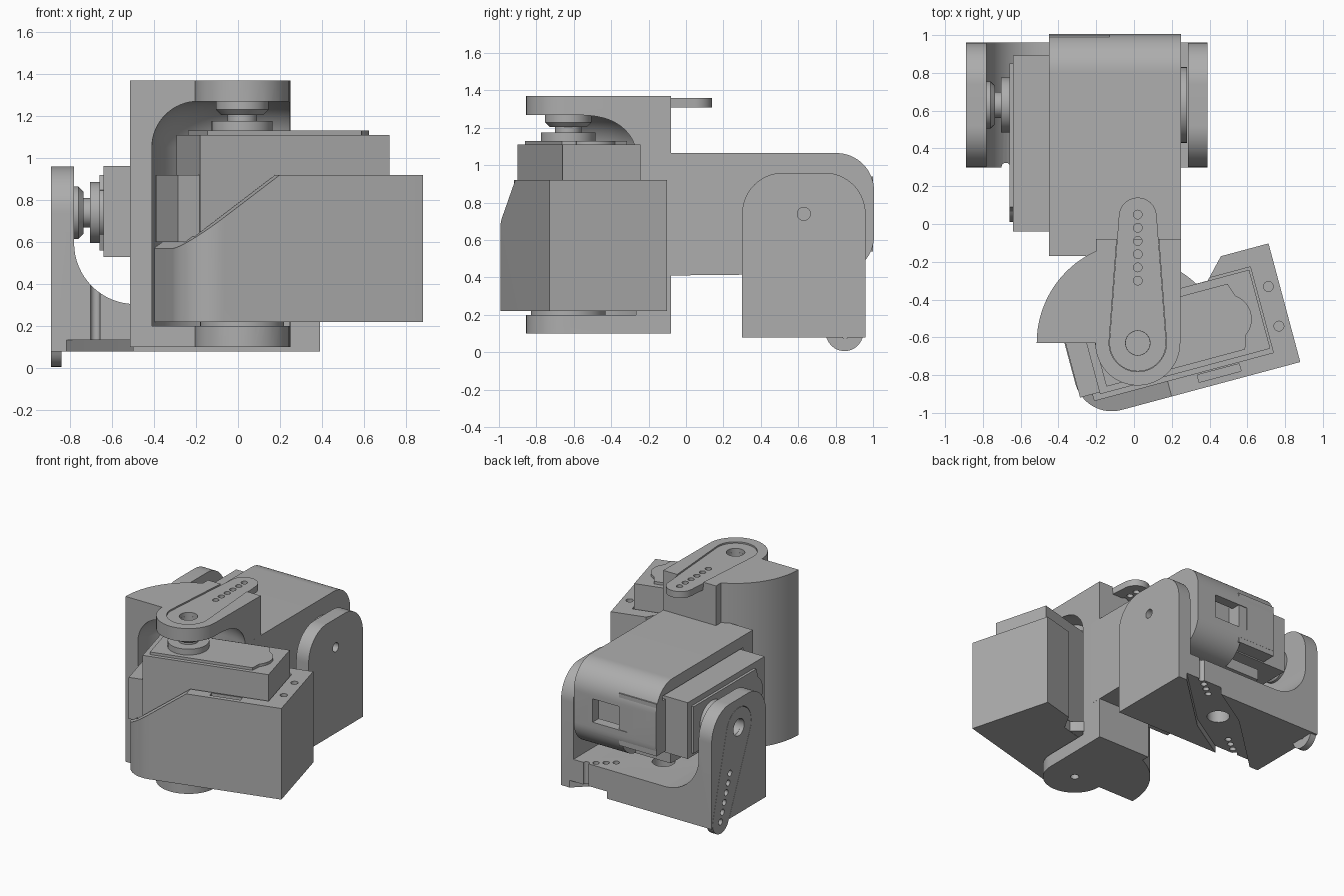
import bpy, bmesh
from math import sin, cos, radians, asin, degrees
from mathutils import Matrix, Vector

if "Cube" in bpy.data.objects:
    bpy.data.objects.remove(bpy.data.objects["Cube"])

GREY = (0.42, 0.42, 0.42, 1)
mat = bpy.data.materials.new("plain_grey")
mat.use_nodes = True
mat.diffuse_color = GREY
mat.node_tree.nodes["Principled BSDF"].inputs["Base Color"].default_value = GREY


def frame(origin, u, w):
    """Matrix whose local x is u and local z is w."""
    u, w = Vector(u).normalized(), Vector(w).normalized()
    m = Matrix((u, w.cross(u), w)).transposed().to_4x4()
    m.translation = origin
    return m


def arc(cx, cy, r, a0, a1, n=16):
    angles = [radians(a0 + (a1 - a0) * i / n) for i in range(n + 1)]
    return [(cx + r * cos(a), cy + r * sin(a)) for a in angles]


def prism(name, pts, lo, hi, m=Matrix()):
    """Extrude a 2D outline along local z."""
    bm = bmesh.new()
    face = bm.faces.new([bm.verts.new((x, y, lo)) for x, y in pts])
    ext = bmesh.ops.extrude_face_region(bm, geom=[face])
    moved = [g for g in ext["geom"] if isinstance(g, bmesh.types.BMVert)]
    bmesh.ops.translate(bm, verts=moved, vec=(0, 0, hi - lo))
    return finish(name, bm, m)


def lathe(name, profile, m=Matrix(), steps=64):
    """Spin a radius/height profile around local z."""
    bm = bmesh.new()
    vs = [bm.verts.new((r, 0, h)) for r, h in profile]
    es = [bm.edges.new(p) for p in zip(vs, vs[1:])]
    bmesh.ops.spin(bm, geom=vs + es, cent=(0, 0, 0), axis=(0, 0, 1),
                   angle=radians(360), steps=steps)
    bmesh.ops.remove_doubles(bm, verts=bm.verts, dist=1e-4)
    return finish(name, bm, m)


def finish(name, bm, m):
    bmesh.ops.transform(bm, matrix=m, verts=bm.verts)
    bmesh.ops.recalc_face_normals(bm, faces=bm.faces)
    me = bpy.data.meshes.new(name)
    bm.to_mesh(me)
    bm.free()
    me.materials.append(mat)
    ob = bpy.data.objects.new(name, me)
    bpy.context.collection.objects.link(ob)
    return ob


def box(name, x0, x1, y0, y1, lo, hi, m=Matrix()):
    return prism(name, [(x0, y0), (x1, y0), (x1, y1), (x0, y1)], lo, hi, m)


def disc(name, x, y, r, lo, hi, m=Matrix()):
    return prism(name, arc(x, y, r, 0, 345, 23), lo, hi, m)


def cut(ob, *cutters):
    """Subtract the cutters for good and remove them."""
    for c in cutters:
        mod = ob.modifiers.new("cut", "BOOLEAN")
        mod.operation, mod.solver, mod.object = "DIFFERENCE", "EXACT", c
        deps = bpy.context.evaluated_depsgraph_get()
        me = bpy.data.meshes.new_from_object(ob.evaluated_get(deps))
        ob.modifiers.clear()
        ob.data = me
        bpy.data.objects.remove(c)


def horn_outline(r0=0.15, r1=0.10, length=0.67):
    a = 90 - degrees(asin((r0 - r1) / length))
    return arc(0, 0, r0, a, 360 - a, 24) + arc(length, 0, r1, -a, a)


def holes(m, lo, hi, count=6):
    return [disc("hole", 0.33 + 0.07 * i, 0, 0.023, lo, hi, m) for i in range(count)]


def horn(name, m):
    ob = prism(name, horn_outline(), 1.09, 1.14, m)
    cut(ob, disc("bore", 0, 0, 0.065, 1, 1.3, m), *holes(m, 1, 1.3))


def horn_recess(m):
    return [prism("recess", horn_outline(0.152, 0.102), 1.11, 1.3, m),
            disc("bore", 0, 0, 0.064, 1.0, 1.3, m)]


def servo(tag, m):
    box(tag + "_servo_body", -0.263, 0.67, -0.21, 0.222, 0.085, 0.89, m)
    box(tag + "_servo_flange", -0.37, -0.26, -0.2, 0.2, 0.38, 0.7, m)
    cap = arc(0.49, 0, 0.13, -55, 55)
    prism(tag + "_servo_cap", [(-0.22, -0.18), (0.54, -0.18), (0.565, -0.107)] + cap
          + [(0.565, 0.107), (0.54, 0.18), (-0.22, 0.18)], 0.88, 0.91, m)
    lathe(tag + "_servo_spindle", [(0, 0.9), (0.145, 0.9), (0.145, 0.955), (0.07, 0.955),
                                   (0.07, 0.985), (0.1, 0.985), (0.125, 1.01),
                                   (0.125, 1.055), (0, 1.055)], m)
    lathe(tag + "_lower_pivot", [(0, -0.03), (0.2, -0.03), (0.2, 0.01), (0, 0.01)], m)


def holder(name, outline, m):
    ob = prism(name, outline, 0, 0.7, m)
    cut(ob, box("pocket", -0.3, 0.68, -0.235, 0.235, 0.08, 0.8, m),
        *[disc("screw_hole", 0.745, v, 0.026, 0.55, 0.8, m) for v in (-0.107, 0.11)])
    return ob


UP = (0, 0, 1)
PIVOT1 = (0.02, -0.63, 0.22)
PIVOT2 = (0.25, 0.63, 0.74)
yaw = frame(PIVOT1, (cos(radians(15)), sin(radians(15)), 0), UP)
pitch = frame(PIVOT2, (0, -1, 0), (-1, 0, 0))
side_on = Matrix.Rotation(radians(90), 4, "X")

# Front holder with a sloping open end
corner = arc(-0.175, -0.12, 0.2, 180, 270)
front = holder("front_servo_holder", corner + [(0.805, -0.32), (0.805, 0.33), (0.544, 0.33),
                                               (0.443, 0.223), (-0.375, 0.223)], yaw)
cut(front,
    prism("slope", [(0.1, 0.7), (-0.5, 0.258), (-0.5, 0.8), (0.236, 0.8)],
          -0.6, 0.6, yaw @ side_on),
    box("cable_notch", 0.26, 0.49, -0.285, -0.245, 0.62, 0.8, yaw))
prism("front_holder_floor", [(0, 0)] + arc(0, 0, 0.44, 25, 148, 30), 0.002, 0.08, yaw)
servo("front", yaw)

# Rear holder lying on its side
rear = holder("rear_servo_holder", corner + [(0.8, -0.33), (0.8, 0.325)]
              + arc(-0.175, 0.125, 0.2, 90, 180), pitch)
cut(rear, box("rear_window", -0.6, -0.25, -0.08, 0.1, 0.16, 0.45, pitch),
    box("rear_notch", -0.6, -0.2, -0.5, -0.16, 0.4, 0.9, pitch))
servo("rear", pitch)

# Front bracket: curved shell between two plates
p1 = Matrix.Translation((PIVOT1[0], PIVOT1[1], 0))
front_bracket = prism("front_bracket", arc(0, 0, 0.225, 180, 360, 24)
                      + [(0.23, 0.55), (-0.22, 0.55)] + arc(0, 0, 0.535, 114, 180, 24),
                      0.1, 1.37, p1)
arm1 = frame(PIVOT1, (0, 1, 0), UP)
cut(front_bracket,
    lathe("hollow", [(0, 0.2), (0.43, 0.2)] + arc(0.21, 1.05, 0.22, 0, 90) + [(0, 1.27)], p1),
    disc("pivot_hole", 0, 0, 0.03, 0, 0.3, p1), *horn_recess(arm1))
horn("front_horn", arm1)

# Rear bracket: upright cradle with rounded cheeks
along_x = frame((0, 0, 0), (0, 1, 0), (1, 0, 0))
rear_bracket = prism("rear_bracket", [(0.3, 0.08), (0.96, 0.08)] + arc(0.74, 0.74, 0.22, 0, 90)
                     + arc(0.52, 0.74, 0.22, 90, 180), -0.89, 0.39, along_x)
arm2 = frame(PIVOT2, (0, 0.22, -0.64), (-1, 0, 0))
cut(rear_bracket,
    prism("slot", arc(-0.49, 0.595, 0.29, 180, 270) + [(0.285, 0.305), (0.285, 1.2),
                                                      (-0.78, 1.2)], -1.2, 0, side_on),
    disc("pivot_hole", 0.63, 0.74, 0.035, 0.2, 0.5, along_x), *horn_recess(arm2))
horn("rear_horn", arm2)

# Double-arm recess under the rear bracket
for sign in (-1, 1):
    base = frame((-0.25, 0.63, 0), (0.43 * sign, 0.33 * sign, 0), UP)
    cut(rear_bracket, prism("base_recess", horn_outline(0.15, 0.08, 0.68), 0, 0.135, base),
        *holes(base, 0, 0.5, 4))
cut(rear_bracket, disc("base_bore", -0.25, 0.63, 0.08, 0, 0.5))

# Smooth the round surfaces, keep hard edges
for ob in bpy.context.collection.objects:
    if ob.type == "MESH":
        bpy.ops.object.select_all(action="DESELECT")
        ob.select_set(True)
        bpy.context.view_layer.objects.active = ob
        bpy.ops.object.shade_smooth_by_angle(angle=radians(30))
